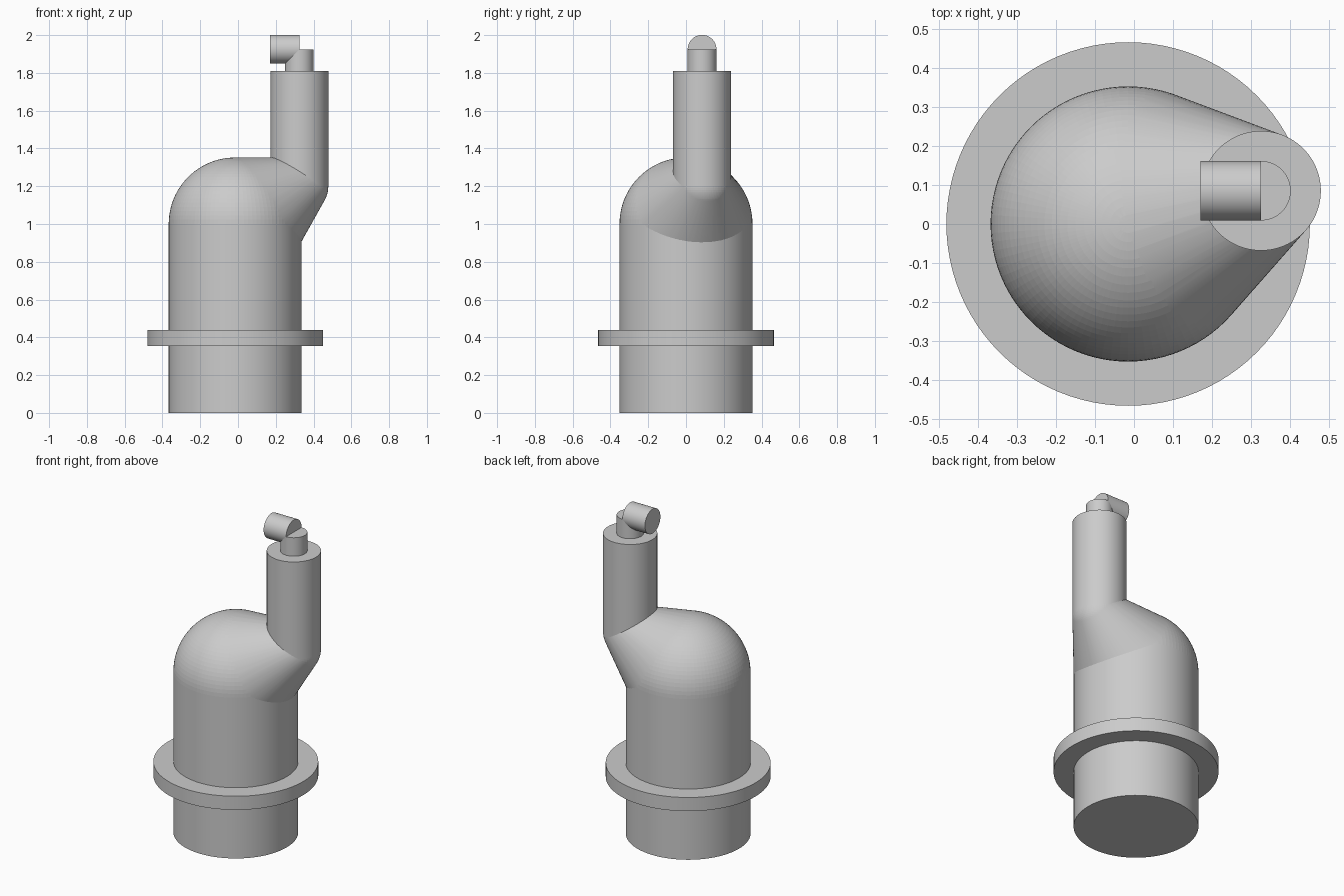
import bpy, bmesh, math
from mathutils import Matrix, Vector

cube = bpy.data.objects.get("Cube")
if cube:
    bpy.data.objects.remove(cube, do_unlink=True)

grey = bpy.data.materials.new("plain_grey")
grey.use_nodes = True
colour = (0.6, 0.6, 0.6, 1)
grey.diffuse_color = colour
grey.node_tree.nodes["Principled BSDF"].inputs["Base Color"].default_value = colour

BODY = Vector((-0.015, 0, 0))      # axis of the wide body
PIPE = Vector((0.325, 0.085, 0))   # axis of the offset neck
BODY_R, PIPE_R, TIP_R = 0.352, 0.153, 0.076
DOME_Z, ELBOW_Z, NECK_TOP, TIP_Z = 1.0, 1.2, 1.81, 1.925


def finish(bm, name):
    mesh = bpy.data.meshes.new(name)
    bmesh.ops.recalc_face_normals(bm, faces=bm.faces)
    bm.to_mesh(mesh)
    bm.free()
    mesh.materials.append(grey)
    ob = bpy.data.objects.new(name, mesh)
    bpy.context.collection.objects.link(ob)
    bpy.ops.object.select_all(action="DESELECT")
    ob.select_set(True)
    bpy.context.view_layer.objects.active = ob
    bpy.ops.object.shade_smooth_by_angle(angle=math.radians(30))
    return ob


def cylinder(name, start, end, radius):
    axis = end - start
    turn = axis.to_track_quat("Z", "Y").to_matrix().to_4x4()
    bm = bmesh.new()
    bmesh.ops.create_cone(bm, cap_ends=True, segments=96, radius1=radius,
                          radius2=radius, depth=axis.length,
                          matrix=Matrix.Translation((start + end) / 2) @ turn)
    return finish(bm, name)


def at(axis, z):
    return axis + Vector((0, 0, z))


# Wide body and its flange
cylinder("body", BODY, at(BODY, DOME_Z), BODY_R)
cylinder("flange", at(BODY, 0.355), at(BODY, 0.44), 0.465)

# Shoulder: a hull wrapped round the dome and the smaller elbow ball
bm = bmesh.new()
for centre, radius in ((at(BODY, DOME_Z), BODY_R), (at(PIPE, ELBOW_Z), PIPE_R)):
    bmesh.ops.create_uvsphere(bm, u_segments=96, v_segments=48, radius=radius,
                              matrix=Matrix.Translation(centre))
hull = bmesh.ops.convex_hull(bm, input=bm.verts, use_existing_faces=False)
waste = set(hull["geom_interior"]) | set(hull["geom_unused"])
bmesh.ops.delete(bm, geom=[g for g in waste if isinstance(g, bmesh.types.BMVert)],
                 context="VERTS")
finish(bm, "shoulder")

# Neck pipe with a bent tip
cylinder("neck", at(PIPE, ELBOW_Z), at(PIPE, NECK_TOP), PIPE_R)
cylinder("tip_stem", at(PIPE, NECK_TOP), at(PIPE, TIP_Z), TIP_R)
elbow = at(PIPE, TIP_Z)
cylinder("tip_spout", elbow, elbow - Vector((0.155, 0, 0)), TIP_R)
